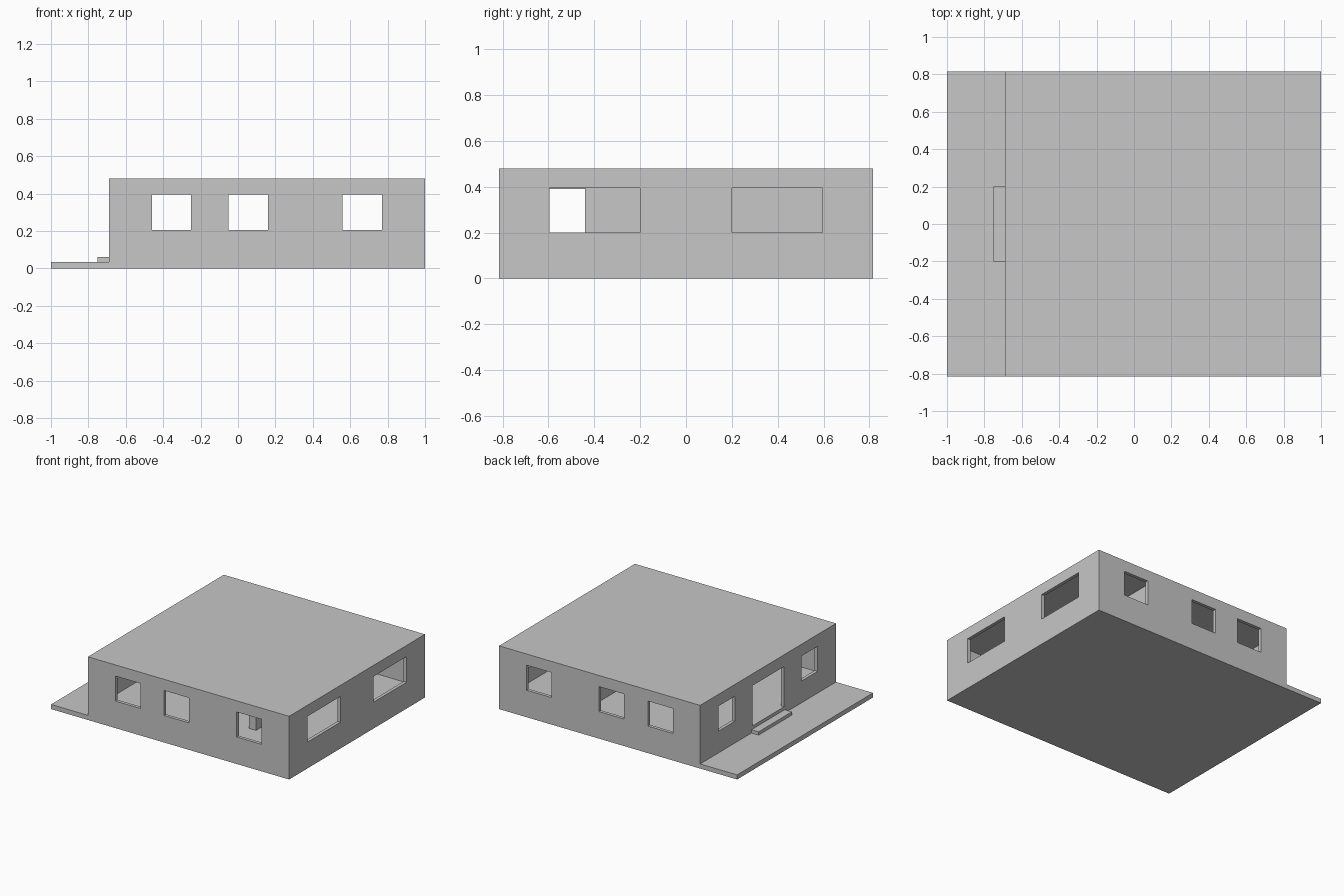
import bpy, bmesh
from mathutils import Matrix, Vector

cube = bpy.data.objects.get("Cube")
if cube:
    bpy.data.objects.remove(cube, do_unlink=True)

grey = bpy.data.materials.new("plain_grey")
grey.use_nodes = True
grey.diffuse_color = (0.57, 0.57, 0.57, 1)
grey.node_tree.nodes["Principled BSDF"].inputs["Base Color"].default_value = grey.diffuse_color


def boxes(name, spans):
    """One object made of boxes, each given as (x range, y range, z range)."""
    bm = bmesh.new()
    for span in spans:
        low, high = (Vector(side) for side in zip(*span))
        place = Matrix.Translation((low + high) / 2) @ Matrix.Diagonal((high - low).to_4d())
        bmesh.ops.create_cube(bm, size=1, matrix=place)
    mesh = bpy.data.meshes.new(name)
    bm.to_mesh(mesh)
    bm.free()
    mesh.materials.append(grey)
    obj = bpy.data.objects.new(name, mesh)
    bpy.context.collection.objects.link(obj)
    return obj


def cut(obj, name, spans):
    """Carve boxes out of an object and drop the cutter."""
    cutter = boxes(name, spans)
    cutter.hide_render = True
    mod = obj.modifiers.new(name, 'BOOLEAN')
    mod.operation, mod.solver, mod.object = 'DIFFERENCE', 'EXACT', cutter
    bpy.context.view_layer.objects.active = obj
    bpy.ops.object.modifier_apply(modifier=name)
    bpy.data.objects.remove(cutter, do_unlink=True)


LEFT, RIGHT, DEPTH, TOP = 1.0, -0.69, 0.815, 0.48
FLOOR, WALL, CEILING = 0.085, 0.025, 0.455
SILL, HEAD = 0.205, 0.395

# House shell with a hollow interior
house = boxes("house_shell", [((RIGHT, LEFT), (-DEPTH, DEPTH), (0, TOP))])
room = ((RIGHT + WALL, LEFT - WALL), (-DEPTH + WALL, DEPTH - WALL), (FLOOR, CEILING))
cut(house, "room_cutter", [room])

# Three matching windows in the front and back walls
for x in (-0.46, -0.05, 0.56):
    cut(house, "through_window_cutter", [((x, x + 0.21), (-1, 1), (SILL, HEAD))])

# Wide windows on the left wall, small ones on the right wall
for side in (-1, 1):
    wide = tuple(sorted((side * 0.2, side * 0.595)))
    small = tuple(sorted((side * 0.4, side * 0.595)))
    cut(house, "wide_window_cutter", [((0.9, 1.1), wide, (SILL - 0.005, HEAD))])
    cut(house, "small_window_cutter", [((-0.8, -0.6), small, (SILL - 0.005, HEAD - 0.005))])

# Doorway on the right wall, level with the floor
cut(house, "door_cutter", [((-0.8, -0.6), (-0.19, 0.19), (FLOOR, 0.39))])

# Inner partition, terrace and door step
boxes("partition_wall", [((0.4, 0.46), (-0.44, DEPTH - WALL), (FLOOR, CEILING))])
boxes("terrace", [((-1, RIGHT), (-DEPTH, DEPTH), (0, 0.035))])
boxes("door_step", [((-0.75, RIGHT), (-0.2, 0.2), (0.035, 0.06))])
